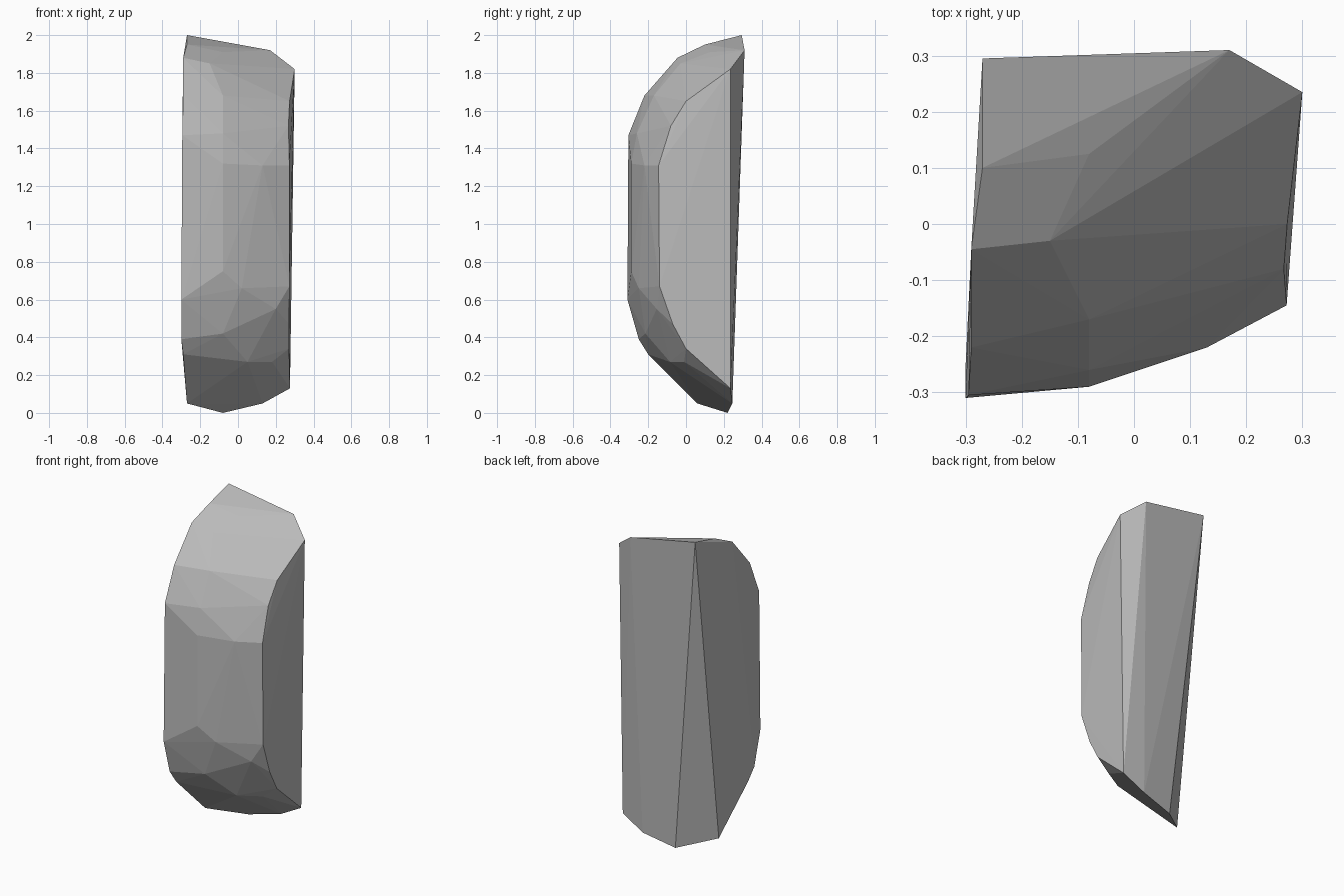
import bpy, bmesh, math

# Outline of the left side, top back corner round the front to the bottom
left = [(-.27, .295, 2), (-.27, .10, 1.95), (-.29, -.045, 1.88), (-.29, -.22, 1.68),
        (-.295, -.305, 1.47), (-.30, -.31, .60), (-.30, -.25, .39), (-.29, -.20, .31),
        (-.27, .06, .05)]
# Outline of the right side, top back corner round the front to the bottom
right = [(.17, .31, 1.92), (.30, .235, 1.82), (.275, .135, 1.75), (.273, 0, 1.65),
         (.267, -.08, 1.52), (.272, -.145, 1.31), (.272, -.14, .67), (.27, -.07, .47),
         (.27, 0, .34), (.275, .235, .13)]
# Worn facets across the upper front
upper = [(-.08, .125, 1.91), (.075, .19, 1.88), (-.15, -.03, 1.85), (.06, .055, 1.80),
         (-.08, -.17, 1.68), (.10, -.07, 1.64), (-.08, -.26, 1.48), (.05, -.20, 1.46),
         (-.08, -.29, 1.32), (.13, -.22, 1.31)]
# Worn facets across the lower front, then the bottom rim
lower = [(-.08, -.29, .75), (.02, -.25, .66), (.20, -.155, .55), (0, -.19, .48),
         (-.08, -.215, .42), (.05, -.085, .27), (-.12, -.14, .29), (.18, -.01, .27),
         (-.08, .22, 0), (.13, .245, .05)]

# Stone: the tight skin around all the outlines
bm = bmesh.new()
for p in left + right + upper + lower:
    bm.verts.new(p)
hull = bmesh.ops.convex_hull(bm, input=bm.verts[:])
inside = {v for v in hull["geom_interior"] + hull["geom_unused"]
          if isinstance(v, bmesh.types.BMVert)}
bmesh.ops.delete(bm, geom=list(inside), context='VERTS')
bmesh.ops.dissolve_limit(bm, angle_limit=math.radians(1), verts=bm.verts[:], edges=bm.edges[:])
bmesh.ops.recalc_face_normals(bm, faces=bm.faces[:])
mesh = bpy.data.meshes.new("stone")
bm.to_mesh(mesh)
bm.free()
stone = bpy.data.objects.new("stone", mesh)
bpy.context.collection.objects.link(stone)

# Plain grey
grey = bpy.data.materials.new("stone grey")
grey.diffuse_color = (.5, .5, .5, 1)
mesh.materials.append(grey)
